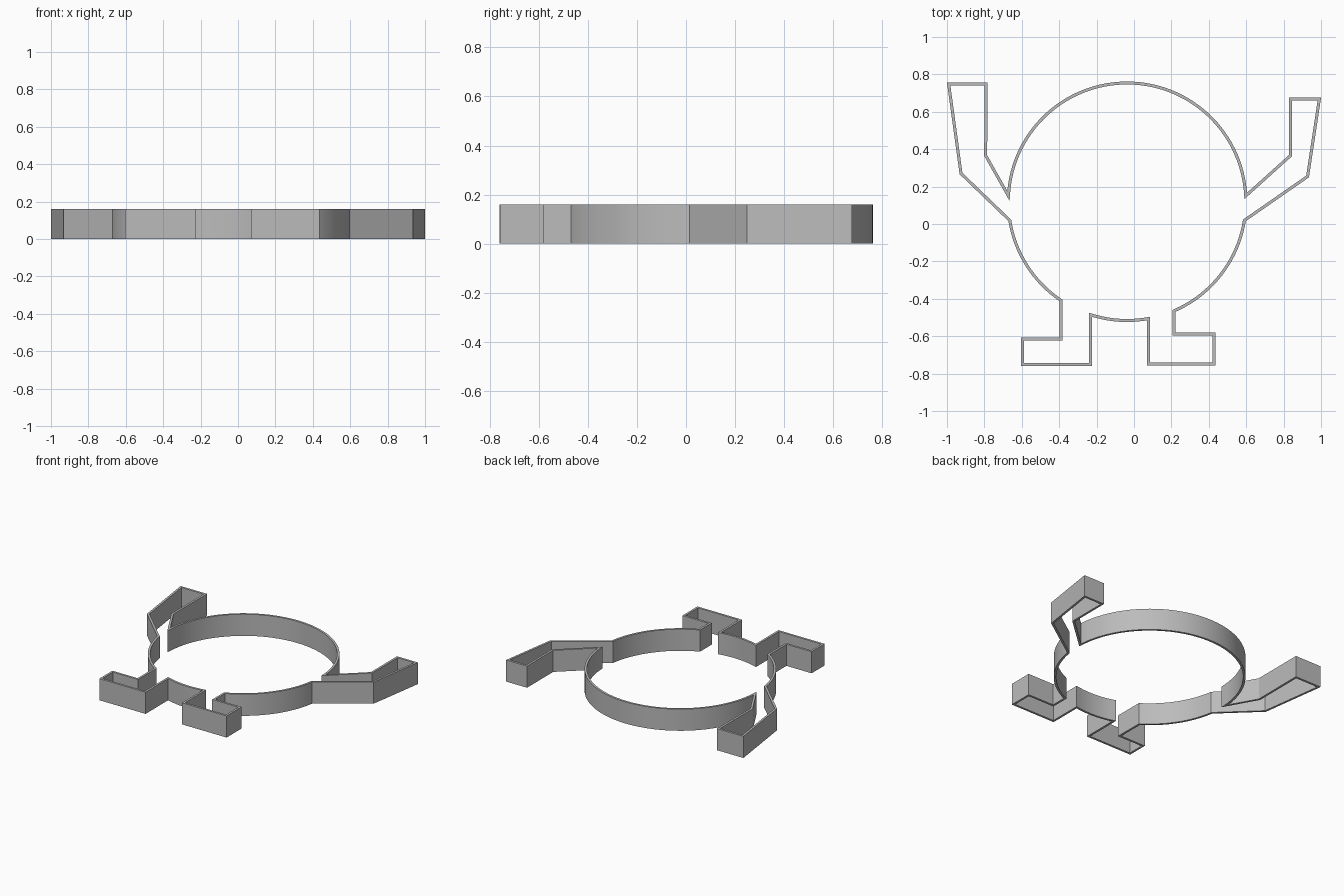
import bpy
import bmesh
from math import atan2, cos, sin, tau, ceil
from mathutils import Vector

HEIGHT = 0.16
WALL = 0.016
CENTRE = Vector((-0.037, 0.119))
RADIUS = 0.635

if "Cube" in bpy.data.objects:
    bpy.data.objects.remove(bpy.data.objects["Cube"])

grey = bpy.data.materials.new("plain grey")
grey.use_nodes = True
colour = (0.5, 0.5, 0.5, 1)
grey.diffuse_color = colour
grey.node_tree.nodes["Principled BSDF"].inputs["Base Color"].default_value = colour


def body_arc(start, end):
    """Clockwise points on the round body between two limb joints."""
    a, b = [atan2(p[1] - CENTRE.y, p[0] - CENTRE.x) for p in (start, end)]
    sweep = (a - b) % tau
    n = ceil(sweep / tau * 120)
    return [CENTRE + RADIUS * Vector((cos(a - sweep * i / n), sin(a - sweep * i / n)))
            for i in range(n + 1)]


# Limbs in clockwise order; each begins and ends on the round body
left_arm = [(0.597, 0.150), (0.837, 0.366), (0.837, 0.668),
            (0.991, 0.668), (0.928, 0.254), (0.591, 0.019)]
left_leg = [(0.214, -0.463), (0.214, -0.588), (0.428, -0.588),
            (0.428, -0.748), (0.078, -0.748), (0.078, -0.506)]
right_leg = [(-0.233, -0.486), (-0.233, -0.752), (-0.596, -0.752),
             (-0.596, -0.615), (-0.390, -0.615), (-0.390, -0.408)]
right_arm = [(-0.664, 0.019), (-0.925, 0.270), (-0.991, 0.749),
             (-0.791, 0.749), (-0.793, 0.366), (-0.672, 0.150)]
limbs = [left_arm, left_leg, right_leg, right_arm]

# Closed centre line of the wall
path = []
for i, limb in enumerate(limbs):
    path += [Vector(p) for p in limb[1:-1]]
    path += body_arc(limb[-1], limbs[(i + 1) % len(limbs)][0])

# Upright ribbon along the centre line
bm = bmesh.new()
low = [bm.verts.new((p.x, p.y, 0)) for p in path]
high = [bm.verts.new((p.x, p.y, HEIGHT)) for p in path]
for i in range(len(path)):
    j = (i + 1) % len(path)
    bm.faces.new((low[j], low[i], high[i], high[j]))
mesh = bpy.data.meshes.new("cutter_wall")
bm.to_mesh(mesh)
bm.free()
mesh.materials.append(grey)
wall = bpy.data.objects.new("cutter_wall", mesh)
bpy.context.collection.objects.link(wall)

# Even wall thickness with mitred corners
solid = wall.modifiers.new("thickness", 'SOLIDIFY')
solid.thickness = WALL
solid.offset = 0
solid.use_even_offset = True
solid.use_quality_normals = True

bpy.ops.object.select_all(action='DESELECT')
wall.select_set(True)
bpy.context.view_layer.objects.active = wall
bpy.ops.object.modifier_apply(modifier=solid.name)
bpy.ops.object.shade_smooth_by_angle(angle=0.4)
